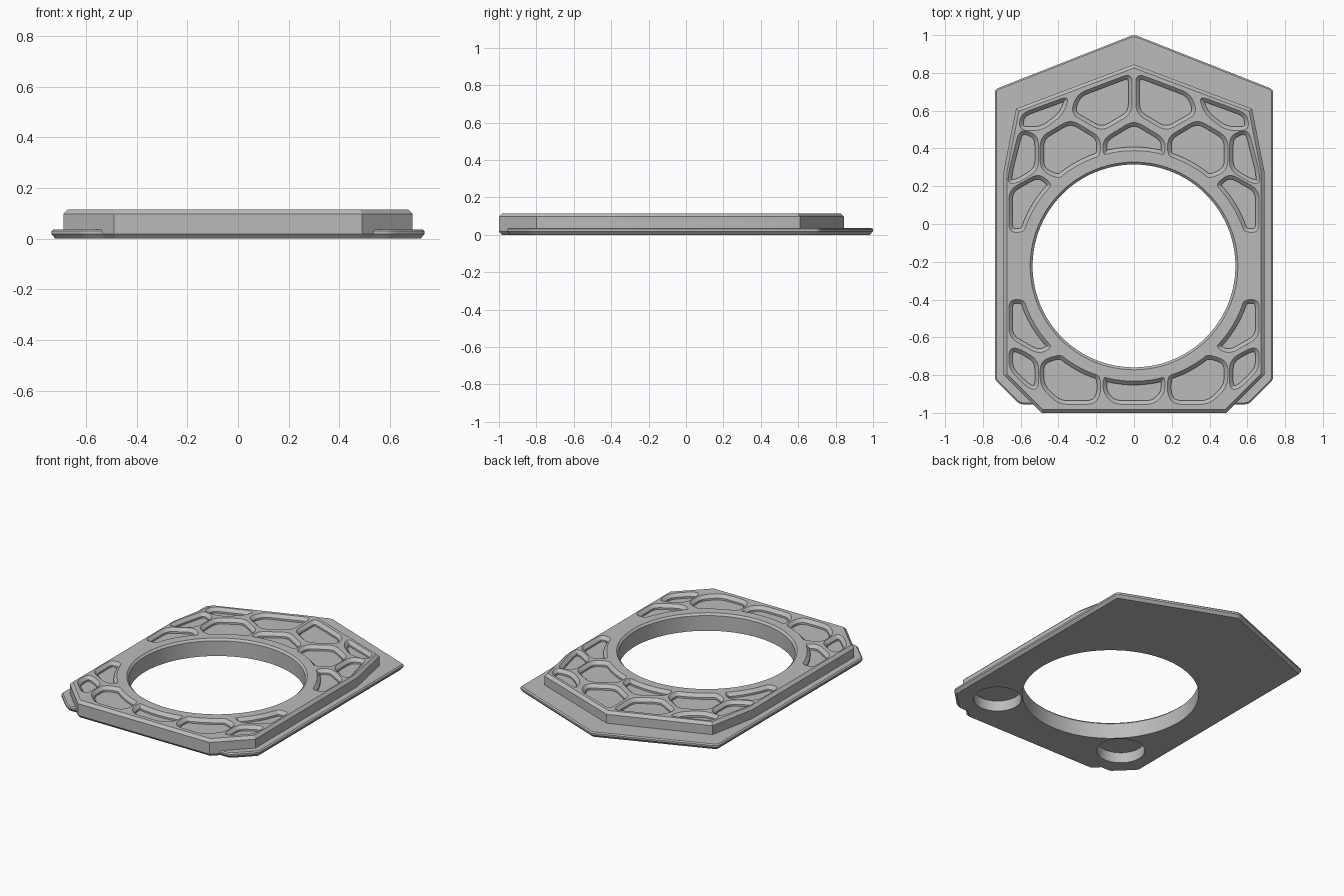
import bpy, bmesh, math
from mathutils import Vector

if "Cube" in bpy.data.objects:
    bpy.data.objects.remove(bpy.data.objects["Cube"], do_unlink=True)

TOP = 0.115
HOLE_Y = -0.222
grey = bpy.data.materials.new("plain grey")
grey.use_nodes = True
grey.diffuse_color = (0.5, 0.5, 0.5, 1)
grey.node_tree.nodes["Principled BSDF"].inputs["Base Color"].default_value = (0.5, 0.5, 0.5, 1)


def mirrored(pts):
    return [(-x, y) for x, y in reversed(pts)]


def arc(start, end, radius=0.61, steps=6, x=0, y=HOLE_Y):
    angles = [math.radians(start + (end - start) * i / steps) for i in range(steps + 1)]
    return [(x + radius * math.cos(a), y + radius * math.sin(a)) for a in angles]


def circle(x, y, radius, steps):
    return arc(0, 360, radius, steps, x, y)[:-1]


def rounded(pts, reach, steps=5):
    """Replace each real corner of an outline by a small curve."""
    out = []
    for i, p in enumerate(pts):
        p = Vector(p)
        a, b = Vector(pts[i - 1]) - p, Vector(pts[(i + 1) % len(pts)]) - p
        if a.angle(b) > math.radians(166):
            out.append(p)
            continue
        s = p + a.normalized() * min(reach, a.length * 0.45)
        e = p + b.normalized() * min(reach, b.length * 0.45)
        for k in range(steps + 1):
            t = k / steps
            out.append(s * (1 - t) ** 2 + p * 2 * t * (1 - t) + e * t ** 2)
    return out


def inset(pts, amount):
    """Offset an outline inwards with mitred corners."""
    pts = [Vector(p) for p in pts]
    n = len(pts)
    area = sum(pts[i - 1].cross(pts[i]) for i in range(n))
    side = 1 if area > 0 else -1
    out = []
    for i, p in enumerate(pts):
        d1, d2 = (p - pts[i - 1]).normalized(), (pts[(i + 1) % n] - p).normalized()
        n1, n2 = Vector((-d1.y, d1.x)) * side, Vector((-d2.y, d2.x)) * side
        out.append(p + (n1 + n2) * (amount / (1 + n1.dot(n2))))
    return out


def add_loft(bm, pts, levels):
    """Stack copies of an outline; each level is (height, inset)."""
    rings = [[bm.verts.new((p.x, p.y, z)) for p in inset(pts, d)] for z, d in levels]
    for low, high in zip(rings, rings[1:]):
        for i in range(len(low)):
            bm.faces.new((low[i - 1], low[i], high[i], high[i - 1]))
    bm.faces.new(rings[0])
    bm.faces.new(rings[-1])


def make_object(name, lofts):
    bm = bmesh.new()
    for pts, levels in lofts:
        add_loft(bm, pts, levels)
    bmesh.ops.recalc_face_normals(bm, faces=bm.faces)
    mesh = bpy.data.meshes.new(name)
    bm.to_mesh(mesh)
    bm.free()
    mesh.materials.append(grey)
    obj = bpy.data.objects.new(name, mesh)
    bpy.context.collection.objects.link(obj)
    return obj


def combine(target, tool, operation):
    mod = target.modifiers.new(operation.lower(), 'BOOLEAN')
    mod.operation, mod.solver, mod.object = operation, 'EXACT', tool
    bpy.context.view_layer.objects.active = target
    bpy.ops.object.modifier_apply(modifier=mod.name)
    bpy.data.objects.remove(tool, do_unlink=True)


# Raised body and thin flange, both chamfered
body_half = [(0.49, -1), (0.69, -0.80), (0.69, 0.28), (0.625, 0.61)]
body_outline = body_half + [(0, 0.845)] + mirrored(body_half)
flange_half = [(0.605, -0.955), (0.737, -0.825), (0.737, 0.713)]
flange_outline = rounded(flange_half + [(0, 1.003)] + mirrored(flange_half), 0.02, 3)

plate = make_object("frame_plate", [
    (body_outline, [(0, 0.016), (0.018, 0), (TOP - 0.018, 0), (TOP, 0.018)])])
flange = make_object("flange", [
    (flange_outline, [(0, 0.016), (0.018, 0), (0.03, 0), (0.037, 0.008)])])
combine(plate, flange, 'UNION')

# Large opening with a chamfered rim, and round recesses underneath
opening = make_object("opening_cutter", [
    (circle(0, HOLE_Y, 0.55, 96),
     [(-0.05, 0.013), (TOP - 0.013, 0.013), (TOP, 0), (0.2, 0)])])
combine(plate, opening, 'DIFFERENCE')
recesses = make_object("recess_cutter", [
    (circle(s * 0.49, -0.71, 0.146, 48), [(-0.05, 0), (0.07, 0)]) for s in (1, -1)])
combine(plate, recesses, 'DIFFERENCE')

# Honeycomb pockets on one side, cropped around the opening
side_pockets = [
    [(0.01, 0.80), (0.30, 0.69), (0.338, 0.585), (0.17, 0.49), (0.01, 0.585)],
    [(0.34, 0.68), (0.375, 0.58), (0.485, 0.495), (0.61, 0.495), (0.60, 0.585)],
    [(0.61, 0.49), (0.565, 0.495), (0.505, 0.46), (0.505, 0.285),
     (0.62, 0.215), (0.67, 0.215), (0.66, 0.29)],
    [(0.335, 0.555), (0.177, 0.46)] + arc(73, 49) + [(0.497, 0.285), (0.497, 0.46)],
    [(0.505, 0.27)] + arc(45, 17) + [(0.663, -0.045), (0.663, 0.18)],
    arc(-17, -45) + [(0.505, -0.69), (0.663, -0.60), (0.663, -0.40)],
    [(0.663, -0.66), (0.615, -0.655), (0.505, -0.72), (0.505, -0.875),
     (0.555, -0.875), (0.663, -0.77)],
    [(0.497, -0.725), (0.497, -0.86), (0.40, -0.955), (0.21, -0.955),
     (0.175, -0.90)] + arc(-73, -50),
]
# Pockets on the centre line
upper_half = [(0.165, 0.45)] + arc(74.5, 90)[:-1]
lower_half = [(0.11, -0.955), (0.165, -0.89)] + arc(-74.5, -90)[:-1]
centre_pockets = [
    [(0, 0.55)] + upper_half + [(0, HOLE_Y + 0.61)] + mirrored(upper_half),
    lower_half + [(0, HOLE_Y - 0.61)] + mirrored(lower_half),
]
pockets = side_pockets + [mirrored(p) for p in side_pockets] + centre_pockets
cutter = make_object("pocket_cutter", [
    (rounded(p, 0.05), [(TOP - 0.032, 0.02), (TOP - 0.02, 0.02), (TOP, 0), (0.14, 0)])
    for p in pockets])
combine(plate, cutter, 'DIFFERENCE')

# Smooth curved walls, keep the chamfers crisp
for obj in bpy.context.selected_objects:
    obj.select_set(False)
plate.select_set(True)
bpy.context.view_layer.objects.active = plate
bpy.ops.object.shade_smooth_by_angle(angle=math.radians(25))
